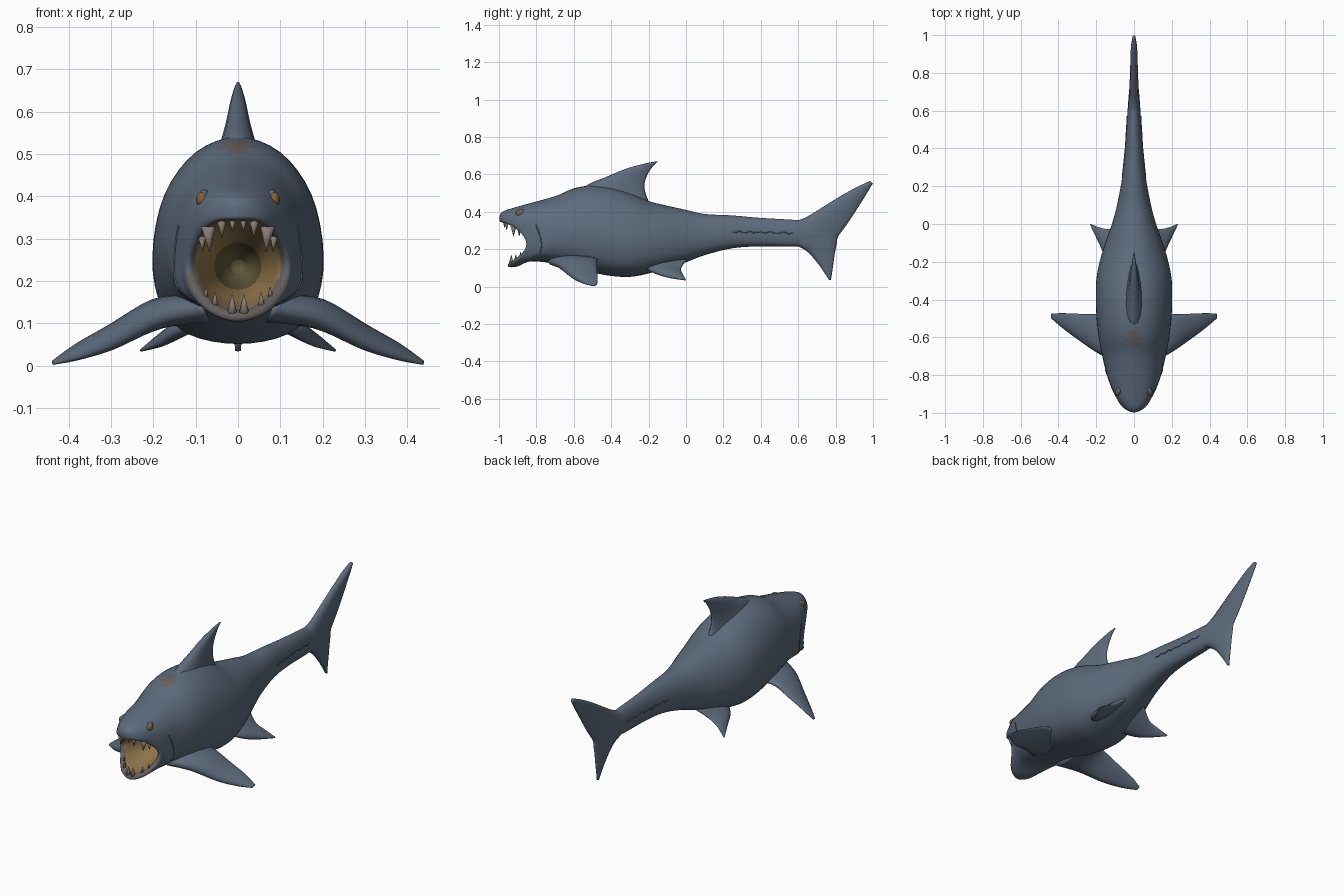
import bpy, bmesh, math
from mathutils import Vector, Matrix

cube = bpy.data.objects.get("Cube")
if cube:
    bpy.data.objects.remove(cube)


def material(name, *rgb):
    m = bpy.data.materials.new(name)
    m.use_nodes = True
    m.diffuse_color = (*rgb, 1)
    m.node_tree.nodes["Principled BSDF"].inputs["Base Color"].default_value = (*rgb, 1)
    return m


SLATE = material("slate skin", .11, .147, .203)
CREASE = material("dark crease", .035, .045, .065)
PALATE = material("tan mouth", .3, .19, .075)
THROAT = material("olive throat", .12, .098, .04)
GUM = material("grey brown gum", .13, .115, .11)
TOOTH = material("dull tooth", .25, .2, .17)
AMBER = material("amber eye", .24, .12, .045)
PATCH = material("brown patch", .14, .115, .11)


def spline(pts, steps, closed=False):
    """Smooth curve passing through every point."""
    n, out = len(pts), []
    for i in range(n if closed else n - 1):
        q = [pts[j % n] if closed else pts[min(max(j, 0), n - 1)] for j in range(i - 1, i + 3)]
        for k in range(steps):
            t = k / steps
            out.append(q[1] + (q[2] - q[0]) * t / 2
                       + (q[0] - q[1] * 2.5 + q[2] * 2 - q[3] / 2) * t ** 2
                       + (q[1] * 3 - q[0] - q[2] * 3 + q[3]) * t ** 3 / 2)
    return out if closed else out + [pts[-1].copy()]


def finish(name, bm, mats):
    bmesh.ops.recalc_face_normals(bm, faces=bm.faces)
    me = bpy.data.meshes.new(name)
    bm.to_mesh(me)
    bm.free()
    for m in mats:
        me.materials.append(m)
    ob = bpy.data.objects.new(name, me)
    bpy.context.scene.collection.objects.link(ob)
    me.shade_smooth()
    return ob


def loft(name, rings, steps, mats, rule=None):
    """Skin a row of rings; rule(row, centre) picks the colour."""
    rows = list(zip(*[spline(list(line), steps) for line in zip(*rings)]))
    bm = bmesh.new()
    vs = [[bm.verts.new(p) for p in row] for row in rows]
    n = len(vs[0])
    for r in range(len(vs) - 1):
        for i in range(n):
            j = (i + 1) % n
            f = bm.faces.new((vs[r][i], vs[r][j], vs[r + 1][j], vs[r + 1][i]))
            if rule:
                f.material_index = rule(r / steps, f.calc_center_median())
    start = bm.faces.new(vs[0])
    if rule:
        start.material_index = rule(0, start.calc_center_median())
    bm.faces.new(vs[-1])
    return finish(name, bm, mats)


def full_ring(half):
    """Mirror a half ring, listed top to bottom, and smooth it."""
    half = [Vector(p) for p in half]
    return spline(half + [Vector((-p.x, p.y, p.z)) for p in half[-2:0:-1]], 4, True)


def trunk_point(y, top, bottom, width, a):
    """Point on a pear-shaped section, angle a measured down from the top."""
    mid = bottom + (top - bottom) * .43
    s, c = max(math.sin(a), 0), math.cos(a)
    if c > 0:
        return Vector((width * s, y, mid + (top - mid) * c))
    return Vector((width * s ** .82, y, mid - (mid - bottom) * (-c) ** .82))


def trunk_ring(station):
    return full_ring([trunk_point(*station, math.pi * k / 6) for k in range(7)])


def circle(y, r):
    angles = [math.pi * k / 6 for k in range(7)]
    return full_ring([(r * math.sin(a), y, .235 + r * math.cos(a)) for a in angles])


# Body: throat, mouth rim, head and trunk in one skin
throat = [circle(*t) for t in [(-.55, .015), (-.6, .04), (-.67, .056), (-.74, .07), (-.81, .088)]]
rim = full_ring([(0, -.972, .34), (.05, -.95, .335), (.085, -.892, .3), (.102, -.845, .245),
                 (.092, -.86, .192), (.055, -.91, .147), (0, -.937, .128)])
lip = full_ring([(0, -.997, .36), (.06, -.97, .352), (.1, -.905, .315), (.121, -.855, .245),
                 (.113, -.865, .185), (.068, -.922, .128), (0, -.948, .105)])
snout = full_ring([(0, -.98, .4), (.063, -.945, .391), (.115, -.875, .34), (.135, -.82, .245),
                   (.122, -.83, .178), (.07, -.88, .129), (0, -.9, .108)])
brow = full_ring([(0, -.88, .433), (.08, -.865, .413), (.132, -.815, .355), (.15, -.775, .25),
                  (.14, -.78, .18), (.082, -.81, .142), (0, -.83, .135)])
trunk = [(-.7, .483, .122, .168), (-.6, .525, .1, .187), (-.5, .54, .075, .198),
         (-.4, .53, .057, .202), (-.3, .5, .052, .2), (-.2, .457, .07, .182),
         (-.1, .432, .1, .152), (0, .41, .13, .117), (.1, .388, .168, .09),
         (.25, .38, .205, .062), (.4, .367, .215, .046), (.6, .355, .215, .034),
         (.72, .34, .235, .024), (.79, .31, .27, .006)]


def body_colour(row, c):
    if row < 2:
        return 2
    if c.z < .21 and 4.6 < row < 6:
        return 3
    if row < 5:
        return 1
    if row < 5.6:
        return 3
    if c.z > .48 and abs(c.x) * 1.2 + abs(c.y + .61) < .056:
        return 4
    return 0


loft("body", throat + [rim, lip, snout, brow] + [trunk_ring(t) for t in trunk], 5,
     [SLATE, PALATE, THROAT, GUM, PATCH], body_colour)


# Fins: rounded blades between a leading and a trailing edge
def fin(name, sections, normal, side=1):
    flip = Vector((side, 1, 1))
    rings = []
    for lead, trail, thick in sections:
        lead, trail = Vector(lead), Vector(trail)
        ring = []
        for k in range(16):
            a = math.tau * k / 16
            f = .5 - .5 * math.cos(a)
            p = lead.lerp(trail, f) + Vector(normal).normalized() * thick * math.sin(a) * (1.2 - .6 * f)
            ring.append(p * flip)
        rings.append(ring)
    return loft(name, rings, 5, [SLATE])


def upright(*rows):
    return [((0, a, b), (0, c, d), t) for a, b, c, d, t in rows]


fin("dorsal_fin", upright((-.62, .44, -.17, .4, .085), (-.54, .535, -.21, .48, .048),
                          (-.43, .585, -.222, .545, .031), (-.32, .63, -.205, .6, .02),
                          (-.22, .658, -.175, .645, .01), (-.155, .67, -.15, .668, .003)), (1, 0, 0))
fin("tail_fin", upright((.985, .565, .999, .552, .009), (.91, .53, .965, .495, .018),
                        (.82, .48, .905, .4, .021), (.72, .418, .855, .325, .024),
                        (.63, .365, .825, .285, .027), (.52, .325, .81, .26, .032),
                        (.52, .25, .805, .225, .032), (.63, .2, .795, .175, .024),
                        (.7, .13, .787, .115, .016), (.765, .036, .775, .034, .007)), (1, 0, 0))
for side, word in ((1, "left"), (-1, "right")):
    fin(word + "_pectoral_fin",
        [((.08, -.74, .135), (.08, -.44, .14), .04), ((.19, -.685, .112), (.19, -.475, .14), .037),
         ((.3, -.61, .052), (.3, -.475, .09), .026), ((.38, -.55, .02), (.38, -.472, .05), .015),
         ((.438, -.5, .004), (.438, -.475, .011), .004)], (.4, 0, 1), side)
    fin(word + "_pelvic_fin",
        [((.07, -.25, .12), (.06, .01, .15), .03), ((.145, -.18, .08), (.125, -.025, .1), .022),
         ((.185, -.1, .053), (.178, -.02, .072), .015), ((.231, -.006, .035), (.229, 0, .036), .003)],
        (.6, 0, 1), side)


# Teeth: broad curved-in cones seated on the mouth rim
bm = bmesh.new()
for index, size, up in [(1, .028, -1), (3, .042, -1), (6, .062, -1), (8, .035, -1),
                        (18, .022, 1), (20, .03, 1), (23, .045, 1)]:
    for p in (rim[index], rim[-index]):
        aim = Vector((-p.x * .8, .02, up)).normalized()
        turn = aim.to_track_quat("Z", "Y").to_matrix().to_4x4()
        bmesh.ops.create_cone(bm, cap_ends=True, segments=8, radius1=size * .3, radius2=.001,
                              depth=size, matrix=Matrix.Translation(p + aim * size * .35) @ turn)
finish("teeth", bm, [TOOTH])


# Eyes with lids, and nostrils
def ball(name, centre, scale, mat):
    bm = bmesh.new()
    bmesh.ops.create_uvsphere(bm, u_segments=16, v_segments=10, radius=1,
                              matrix=Matrix.Translation(centre) @ Matrix.Diagonal((*scale, 1)))
    return finish(name, bm, [mat])


def tube(name, pts, radius, mat):
    cu = bpy.data.curves.new(name, "CURVE")
    cu.dimensions = "3D"
    cu.bevel_depth = radius
    cu.bevel_resolution = 1
    s = cu.splines.new("POLY")
    s.points.add(len(pts) - 1)
    for point, p in zip(s.points, pts):
        point.co = (*p, 1)
    cu.materials.append(mat)
    ob = bpy.data.objects.new(name, cu)
    bpy.context.scene.collection.objects.link(ob)


for side, word in ((1, "left"), (-1, "right")):
    flip = Vector((side, 1, 1))
    ball(word + "_eyelid", (side * .08, -.882, .396), (.014, .02, .02), SLATE)
    ball(word + "_eye", (side * .085, -.89, .392), (.014, .019, .018), AMBER)
    ball(word + "_nostril", (side * .01, -.984, .385), (.003, .006, .003), CREASE)
    # Gill fold behind the jaw and the crease along the tail
    tube(word + "_gill_fold", [p * flip for p in brow[9:17]], .003, SLATE)
    crease = [trunk_point(*Vector(a).lerp(Vector(b), k / 8), 1.45 + .06 * math.sin(k * 2.3)) * flip
              for a, b in zip(trunk[9:11], trunk[10:12]) for k in range(8)]
    tube(word + "_tail_crease", crease, .003, SLATE)
